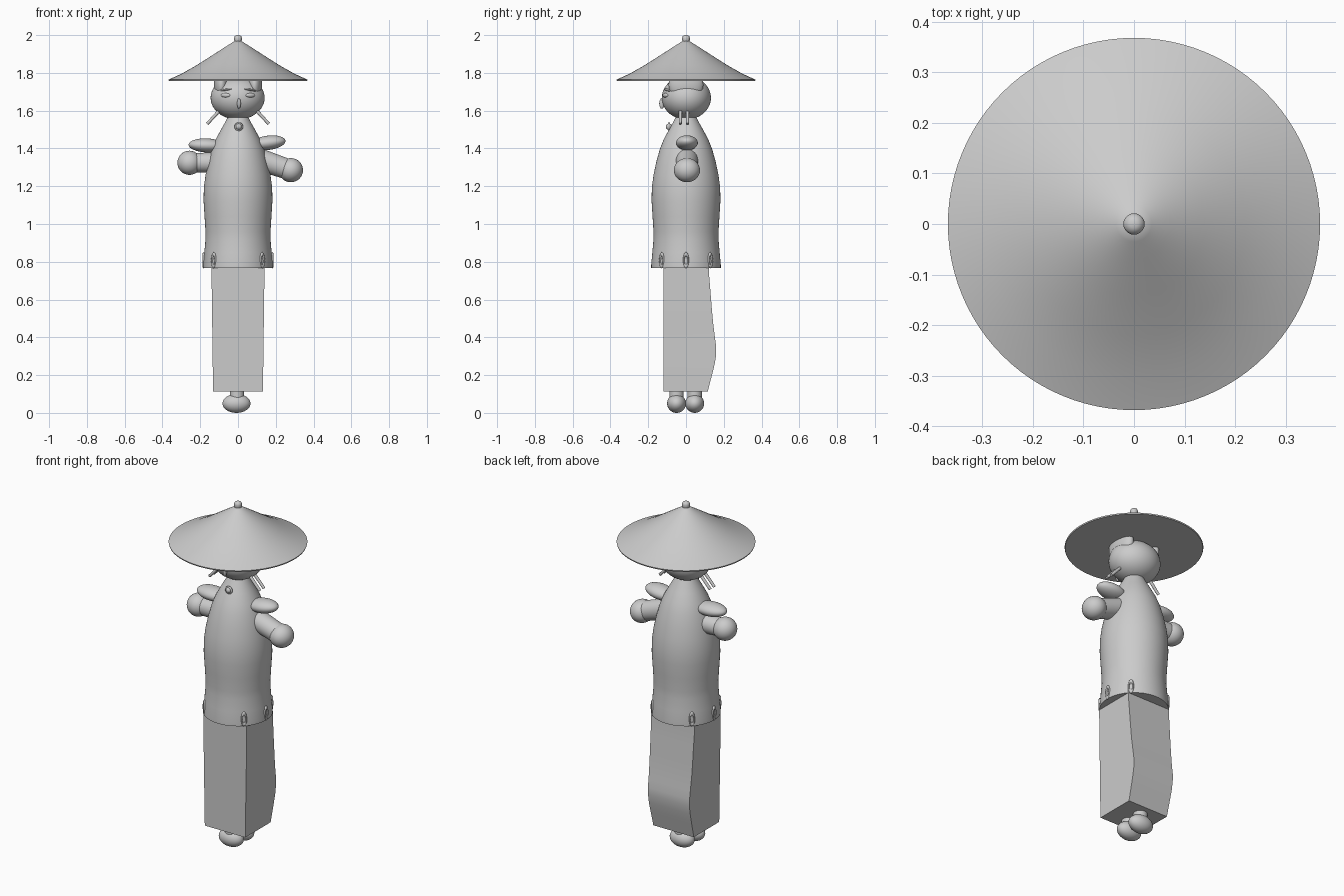
import bpy, bmesh, math
from mathutils import Vector

if "Cube" in bpy.data.objects:
    bpy.data.objects.remove(bpy.data.objects["Cube"])


def finish(obj, name, angle=35):
    obj.name = name
    bpy.ops.object.select_all(action='DESELECT')
    obj.select_set(True)
    bpy.context.view_layer.objects.active = obj
    bpy.ops.object.shade_smooth_by_angle(angle=math.radians(angle))
    return obj


def from_bmesh(bm, name, angle=35):
    bmesh.ops.recalc_face_normals(bm, faces=bm.faces)
    mesh = bpy.data.meshes.new(name)
    bm.to_mesh(mesh)
    bm.free()
    obj = bpy.data.objects.new(name, mesh)
    bpy.context.collection.objects.link(obj)
    return finish(obj, name, angle)


def loft(name, rings, angle=35):
    """Skin a list of closed rings and cap both ends."""
    bm = bmesh.new()
    loops = [[bm.verts.new(p) for p in ring] for ring in rings]
    n = len(loops[0])
    for a, b in zip(loops, loops[1:]):
        for i in range(n):
            j = (i + 1) % n
            bm.faces.new((a[i], a[j], b[j], b[i]))
    bm.faces.new(loops[0])
    bm.faces.new(loops[-1])
    return from_bmesh(bm, name, angle)


def lathe(name, profile, segs=64, center=(0, 0), angle=35):
    rings = []
    for r, z in profile:
        rings.append([(center[0] + r * math.cos(math.tau * i / segs),
                       center[1] + r * math.sin(math.tau * i / segs), z)
                      for i in range(segs)])
    return loft(name, rings, angle)


def ellipsoid(name, loc, radii, rot=(0, 0, 0), segs=32):
    bpy.ops.mesh.primitive_uv_sphere_add(segments=segs, ring_count=segs // 2,
                                         radius=1, location=loc, rotation=rot)
    obj = bpy.context.object
    obj.scale = radii
    return finish(obj, name, 60)


def rod(name, a, b, r1, r2, segs=20):
    a, b = Vector(a), Vector(b)
    d = b - a
    bpy.ops.mesh.primitive_cone_add(vertices=segs, radius1=r1, radius2=r2,
                                    depth=d.length, location=(a + b) / 2)
    obj = bpy.context.object
    obj.rotation_euler = d.to_track_quat('Z', 'Y').to_euler()
    return finish(obj, name)


# Wide straw hat with a small knob
lathe("hat", [(0.366, 1.757), (0.368, 1.764), (0.30, 1.795), (0.22, 1.84),
              (0.14, 1.891), (0.07, 1.936), (0.035, 1.958), (0.018, 1.968)], 96)
lathe("hat_knob", [(0.016, 1.955), (0.02, 1.972), (0.021, 1.984),
                   (0.018, 1.994), (0.008, 2.0)], 24, angle=60)

# Head and facial features
ellipsoid("head", (-0.002, 0.002, 1.668), (0.143, 0.13, 0.115), segs=48)
ellipsoid("nose", (0.005, -0.128, 1.638), (0.01, 0.014, 0.028), segs=16)
for side, s in (("left", -1), ("right", 1)):
    ellipsoid(side + "_eyelid", (s * 0.065, -0.108, 1.681), (0.028, 0.012, 0.012),
              (0, 0, s * 0.45), 16)
    ellipsoid(side + "_brow", (s * 0.065, -0.099, 1.71), (0.036, 0.012, 0.006),
              (0, s * 0.15, s * 0.45), 16)
    # Cap flap over the ear
    ellipsoid(side + "_ear_flap", (s * 0.088, 0, 1.737), (0.04, 0.092, 0.085))
    # Paired loose chin cords
    for k, y in enumerate((-0.03, 0.008)):
        rod(f"{side}_cord_{k}", (s * 0.085, y, 1.615), (s * 0.163, y, 1.53), 0.009, 0.008, 12)

# Bell-shaped robe
lathe("robe", [(0.05, 1.575), (0.062, 1.55), (0.09, 1.50), (0.117, 1.45),
               (0.139, 1.395), (0.157, 1.33), (0.172, 1.26), (0.181, 1.19),
               (0.182, 1.12), (0.177, 1.04), (0.172, 0.96), (0.172, 0.92),
               (0.178, 0.85), (0.184, 0.785), (0.184, 0.768)])

# Collar button
ellipsoid("collar_button", (0.004, -0.09, 1.515), (0.017, 0.017, 0.017), segs=16)
bpy.ops.mesh.primitive_torus_add(location=(0.004, -0.09, 1.515), rotation=(math.pi / 2, 0, 0),
                                 major_radius=0.017, minor_radius=0.006,
                                 major_segments=24, minor_segments=10)
finish(bpy.context.object, "collar_button_rim", 60)

# Hem loops around the robe
for k, deg in enumerate((0, 45, 135, 180, 225, 315)):
    t = math.radians(deg)
    x, y = 0.181 * math.cos(t), 0.181 * math.sin(t)
    bpy.ops.mesh.primitive_torus_add(location=(x, y, 0.808), major_radius=0.02,
                                     minor_radius=0.007, major_segments=20,
                                     minor_segments=8,
                                     rotation=(math.pi / 2, 0, t + math.pi / 2))
    loop = bpy.context.object
    loop.scale = (0.6, 1.6, 1)
    finish(loop, f"hem_loop_{k}", 60)

# Shoulder puffs
ellipsoid("left_shoulder", (-0.165, 0.005, 1.416), (0.097, 0.058, 0.037), (0, 0.04, 0))
ellipsoid("right_shoulder", (0.16, 0.005, 1.43), (0.092, 0.058, 0.038), (0, -0.12, 0))

# Sleeves and round hands
rod("left_arm", (-0.10, 0.005, 1.325), (-0.25, 0.005, 1.325), 0.055, 0.05, 32)
ellipsoid("left_hand", (-0.257, 0.005, 1.324), (0.064, 0.066, 0.064))
rod("right_arm", (0.10, 0.005, 1.345), (0.27, 0.005, 1.288), 0.06, 0.054, 32)
ellipsoid("right_hand", (0.28, 0.005, 1.285), (0.064, 0.069, 0.064))

# Boxy skirt with a sagging back panel: (z, half width, back y)
sections = [(0.112, 0.131, 0.115), (0.16, 0.132, 0.127), (0.21, 0.133, 0.14),
            (0.26, 0.134, 0.152), (0.31, 0.134, 0.16), (0.35, 0.135, 0.16),
            (0.40, 0.135, 0.153), (0.48, 0.137, 0.143), (0.56, 0.138, 0.136),
            (0.66, 0.139, 0.128), (0.72, 0.14, 0.123), (0.80, 0.14, 0.12)]
loft("skirt", [[(-w, -0.12, z), (w, -0.12, z), (w, b, z), (-w, b, z)]
               for z, w, b in sections])

# Feet, one behind the other, with short ankles
for place, y in (("front", -0.05), ("back", 0.046)):
    ellipsoid(place + "_foot", (-0.008, y, 0.05), (0.074, 0.05, 0.05))
    rod(place + "_ankle", (-0.005, y, 0.07), (-0.005, y, 0.125), 0.038, 0.038, 24)
